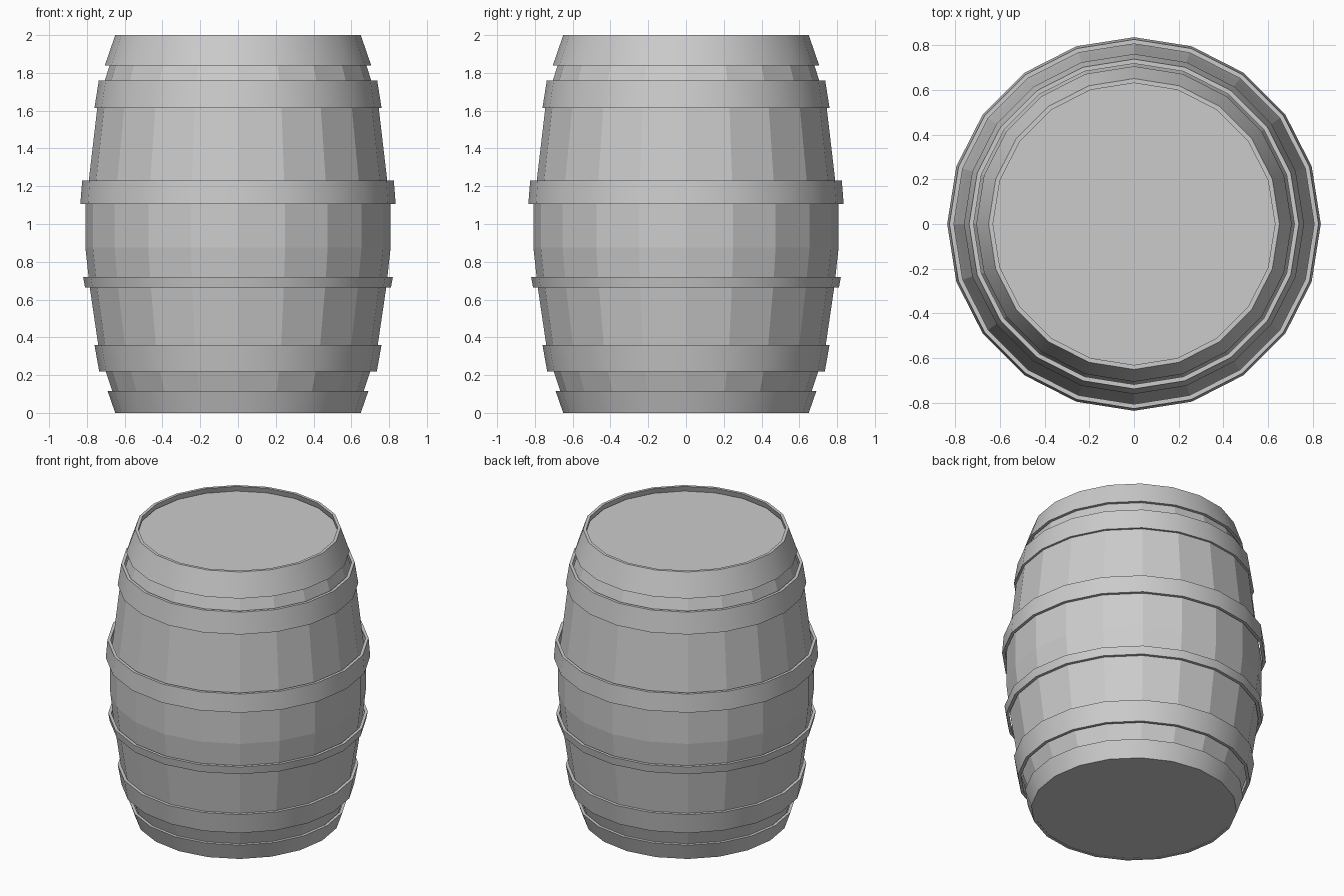
import bpy, bmesh, math

if "Cube" in bpy.data.objects:
    bpy.data.objects.remove(bpy.data.objects["Cube"])

SIDES = 20


def lathe(name, profile, closed=False, smooth=False):
    """Revolve (radius, z) points, listed bottom to top on the outside, around z."""
    bm = bmesh.new()
    rings = []
    for r, z in profile:
        rings.append([bm.verts.new((r * math.cos(2 * math.pi * i / SIDES),
                                    r * math.sin(2 * math.pi * i / SIDES), z))
                      for i in range(SIDES)])
    pairs = list(zip(rings, rings[1:]))
    if closed:
        pairs.append((rings[-1], rings[0]))
    for a, b in pairs:
        for i in range(SIDES):
            j = (i + 1) % SIDES
            bm.faces.new((a[i], a[j], b[j], b[i]))
    if not closed:
        bm.faces.new(rings[0][::-1])
        bm.faces.new(rings[-1])
    bmesh.ops.recalc_face_normals(bm, faces=bm.faces)
    mesh = bpy.data.meshes.new(name)
    bm.to_mesh(mesh)
    bm.free()
    ob = bpy.data.objects.new(name, mesh)
    bpy.context.collection.objects.link(ob)
    if smooth:
        bpy.ops.object.select_all(action='DESELECT')
        ob.select_set(True)
        bpy.context.view_layer.objects.active = ob
        bpy.ops.object.shade_smooth_by_angle(angle=math.radians(30))
    return ob


# Bulging staves with flat bottom and recessed lid
lathe("barrel_body", [(0.635, 0.003), (0.665, 0.115), (0.70, 0.22), (0.74, 0.36),
                      (0.785, 0.665), (0.808, 0.875), (0.808, 1.105), (0.79, 1.23),
                      (0.745, 1.615), (0.705, 1.76), (0.68, 1.84), (0.635, 1.965)])

# Hoops: bottom z, top z, bottom radius, top radius
HOOPS = {
    "bottom_rim_hoop": (0.0, 0.115, 0.65, 0.69),
    "lower_hoop": (0.22, 0.36, 0.735, 0.76),
    "lower_middle_hoop": (0.665, 0.72, 0.81, 0.82),
    "upper_middle_hoop": (1.105, 1.23, 0.835, 0.825),
    "upper_hoop": (1.615, 1.76, 0.76, 0.737),
    "top_rim_hoop": (1.84, 2.0, 0.705, 0.65),
}
T = 0.02
for name, (z0, z1, r0, r1) in HOOPS.items():
    lathe(name, [(r0, z0), (r1, z1), (r1 - T, z1), (r0 - T, z0)],
          closed=True, smooth=True)
